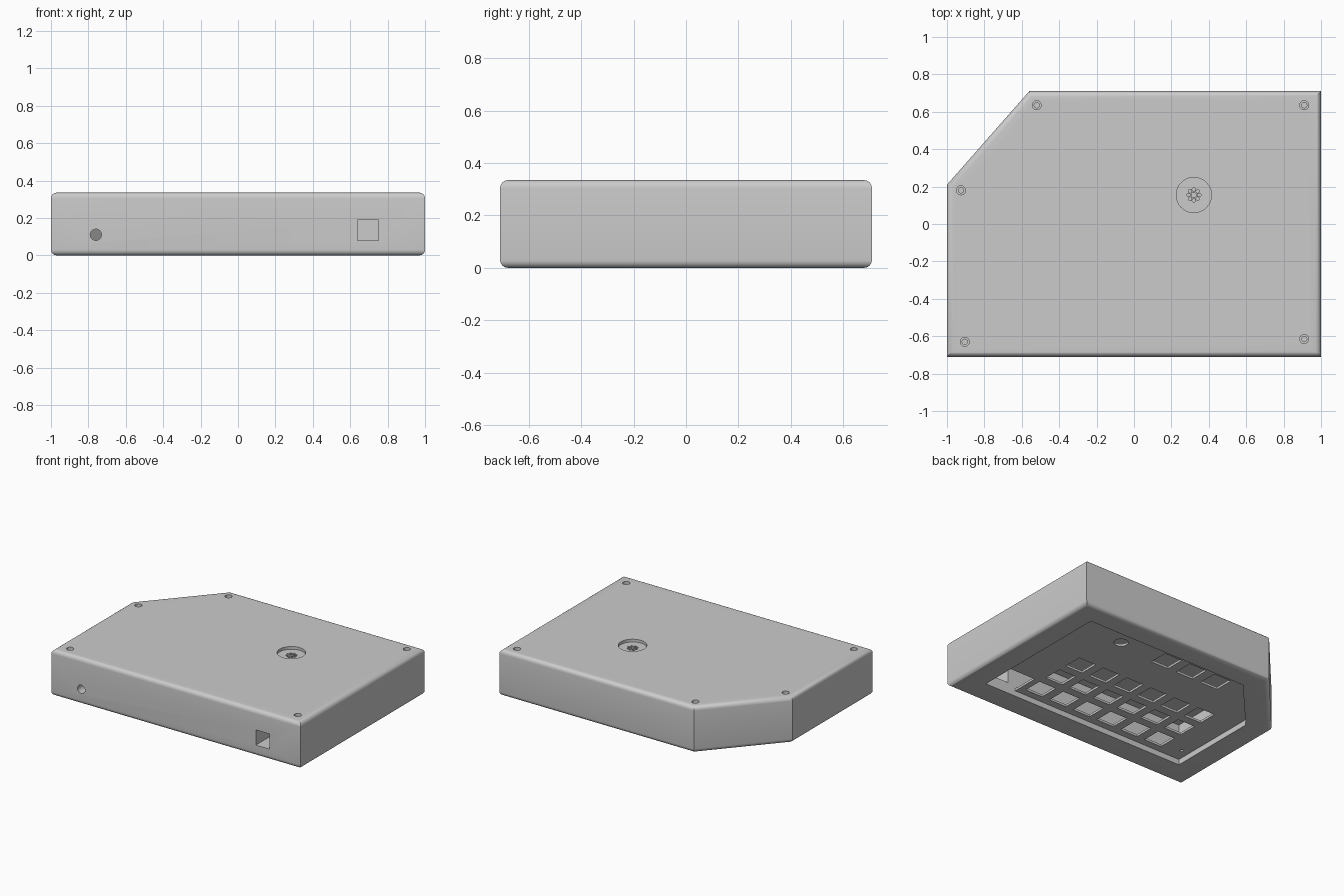
import bpy, bmesh, math
from mathutils import Matrix, Vector

cube = bpy.data.objects.get("Cube")
if cube:
    bpy.data.objects.remove(cube, do_unlink=True)

HEIGHT = 0.335
CEILING = 0.30

grey = bpy.data.materials.new("light grey plastic")
grey.use_nodes = True
grey.diffuse_color = (0.6, 0.6, 0.6, 1)
grey.node_tree.nodes["Principled BSDF"].inputs["Base Color"].default_value = (0.6, 0.6, 0.6, 1)


def prism(bm, outline, z0, z1):
    """Extrude a flat outline between two heights."""
    base = bm.faces.new([bm.verts.new((x, y, z0)) for x, y in outline])
    top = bmesh.ops.extrude_face_region(bm, geom=[base])["geom"]
    verts = [v for v in top if isinstance(v, bmesh.types.BMVert)]
    bmesh.ops.translate(bm, verts=verts, vec=(0, 0, z1 - z0))
    bmesh.ops.recalc_face_normals(bm, faces=bm.faces)


def box(bm, low, high):
    prism(bm, [(low[0], low[1]), (high[0], low[1]), (high[0], high[1]), (low[0], high[1])],
          low[2], high[2])


def cylinder(bm, centre, radius, depth, sides=32, axis="Z"):
    turn = Matrix.Rotation(math.pi / 2, 4, "X") if axis == "Y" else Matrix()
    bmesh.ops.create_cone(bm, cap_ends=True, segments=sides, radius1=radius, radius2=radius,
                          depth=depth, matrix=Matrix.Translation(Vector(centre)) @ turn)


def make(name, bm):
    mesh = bpy.data.meshes.new(name)
    bm.to_mesh(mesh)
    bm.free()
    mesh.materials.append(grey)
    obj = bpy.data.objects.new(name, mesh)
    bpy.context.collection.objects.link(obj)
    return obj


def carve(obj, cutters):
    """Subtract the cutters, bake the result and shade it."""
    for bm in cutters:
        cutter = make("cutter", bm)
        cutter.hide_render = True
        mod = obj.modifiers.new("cut", "BOOLEAN")
        mod.operation = "DIFFERENCE"
        mod.solver = "EXACT"
        mod.object = cutter
    used = [m.object for m in obj.modifiers]
    graph = bpy.context.evaluated_depsgraph_get()
    mesh = bpy.data.meshes.new_from_object(obj.evaluated_get(graph))
    obj.modifiers.clear()
    obj.data = mesh
    for cutter in used:
        bpy.data.objects.remove(cutter, do_unlink=True)
    bpy.ops.object.select_all(action="DESELECT")
    obj.select_set(True)
    bpy.context.view_layer.objects.active = obj
    bpy.ops.object.shade_smooth_by_angle(angle=math.radians(30))


# Case body: block with one clipped corner and rounded top and bottom rims
bm = bmesh.new()
prism(bm, [(-1, -0.71), (1, -0.71), (1, 0.71), (-0.56, 0.71), (-1, 0.21)], 0, HEIGHT)
rims = [e for e in bm.edges if abs(e.verts[0].co.z - e.verts[1].co.z) < 0.001]
bmesh.ops.bevel(bm, geom=rims, offset=0.03, segments=6, profile=0.5, affect="EDGES")
case = make("case_body", bm)

# Hollow inside, open at the bottom
opening = [(-0.82, -0.52), (0.83, -0.52), (0.83, 0.55), (-0.47, 0.55), (-0.82, 0.16)]
cavity = bmesh.new()
prism(cavity, opening, -0.1, CEILING)

# Ports in the front wall, screw counterbores and dial recess
dial = (0.32, 0.155)
screws = [(0.91, 0.635), (0.91, -0.615), (-0.905, -0.63), (-0.925, 0.18), (-0.52, 0.635)]
recesses = bmesh.new()
box(recesses, (0.64, -0.8, 0.08), (0.75, -0.45, 0.19))
cylinder(recesses, (-0.76, -0.62, 0.11), 0.03, 0.34, axis="Y")
cylinder(recesses, (*dial, HEIGHT + 0.04), 0.094, 0.12, sides=64)
for x, y in screws:
    cylinder(recesses, (x, y, HEIGHT), 0.024, 0.06)

# Narrow screw pilots and the ring of holes inside the dial recess
pilots = bmesh.new()
for x, y in screws:
    cylinder(pilots, (x, y, HEIGHT), 0.014, 0.16, sides=24)
cylinder(pilots, (*dial, CEILING), 0.013, 0.1, sides=20)
for i in range(8):
    a = math.tau * i / 8
    cylinder(pilots, (dial[0] + 0.029 * math.cos(a), dial[1] + 0.029 * math.sin(a), CEILING),
             0.009, 0.1, sides=16)
carve(case, [cavity, recesses, pilots])

# Key plate set into the opening, its rim sunk in the walls
bm = bmesh.new()
prism(bm, [(x * 1.01, y * 1.01) for x, y in opening], 0.04, 0.056)
plate = make("key_plate", bm)

# Key grid, three extra keys, knob hole, screw hole and port notch
holes = bmesh.new()
keys = [(0.465 - 0.203 * c, 0.01 - 0.203 * r) for r in range(3) for c in range(6)]
keys += [(0.07 - 0.21 * c, 0.415) for c in range(3)]
for x, y in keys:
    box(holes, (x - 0.07, y - 0.07, 0), (x + 0.07, y + 0.07, 0.1))
box(holes, (0.58, -0.6, 0), (0.9, -0.32, 0.1))
cylinder(holes, (0.455, 0.41, 0.05), 0.047, 0.1)
cylinder(holes, (-0.76, -0.42, 0.05), 0.012, 0.1, sides=16)
carve(plate, [holes])
